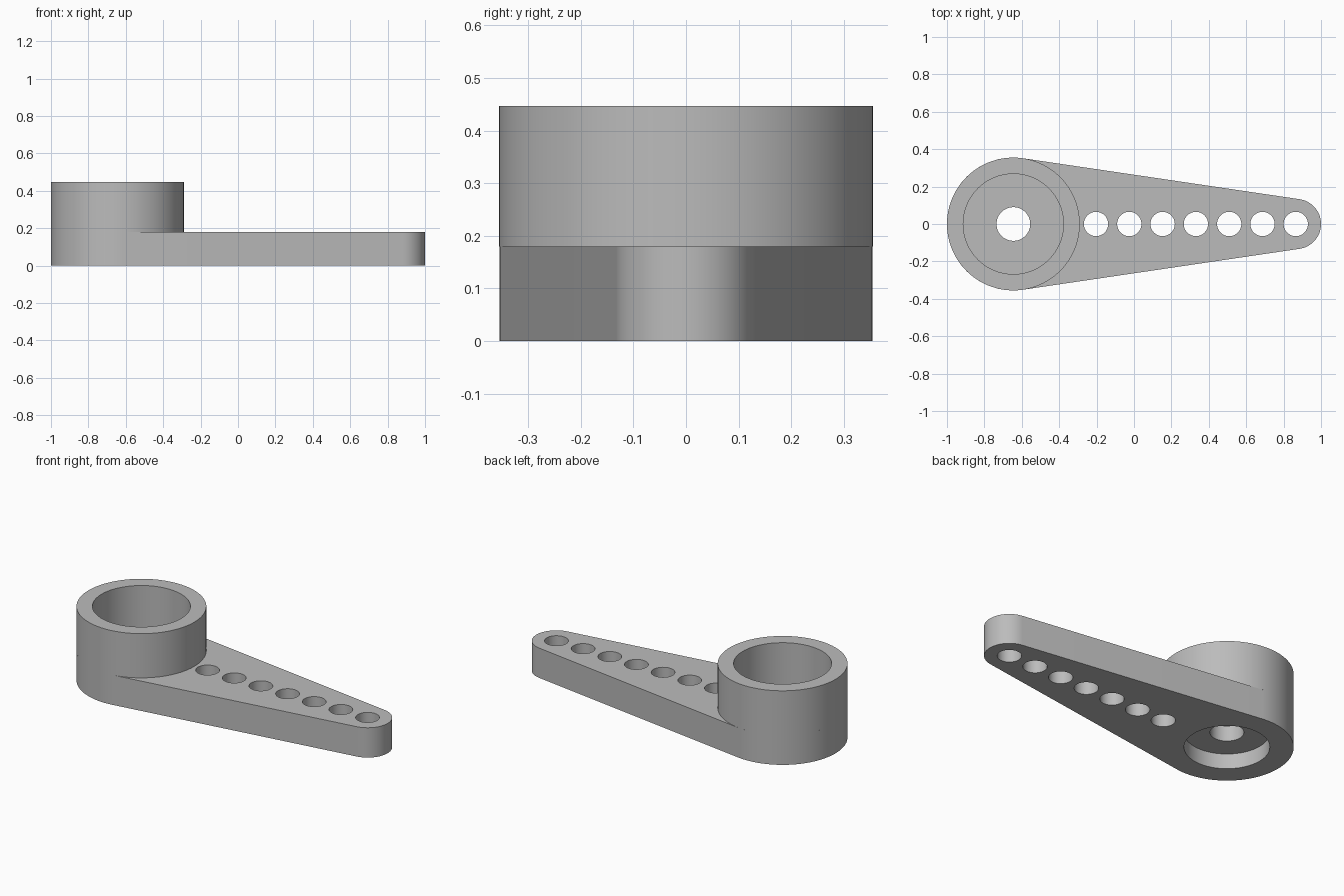
import bpy, bmesh
from math import acos, cos, sin, pi, radians

if "Cube" in bpy.data.objects:
    bpy.data.objects.remove(bpy.data.objects["Cube"])

HUB_X, HUB_R = -0.645, 0.355
TIP_X, TIP_R = 0.866, 0.134
ARM_H, HUB_H = 0.18, 0.447
SEGS = 96

grey = bpy.data.materials.new("plain grey")
grey.use_nodes = True
colour = (0.5, 0.5, 0.5, 1)
grey.diffuse_color = colour
grey.node_tree.nodes["Principled BSDF"].inputs["Base Color"].default_value = colour


def arc(x, r, start, end, n):
    """Points along an arc centred on the x axis, both ends included."""
    return [(x + r * cos(start + (end - start) * i / n),
             r * sin(start + (end - start) * i / n)) for i in range(n + 1)]


def circle(x, r, n=SEGS):
    return arc(x, r, 0, 2 * pi, n)[:-1]


def prisms(name, outlines, z0, z1):
    """One object holding an upright prism for each outline."""
    bm = bmesh.new()
    for outline in outlines:
        low = [bm.verts.new((x, y, z0)) for x, y in outline]
        high = [bm.verts.new((x, y, z1)) for x, y in outline]
        bm.faces.new(low[::-1])
        bm.faces.new(high)
        for i in range(len(low)):
            j = (i + 1) % len(low)
            bm.faces.new((low[i], low[j], high[j], high[i]))
    return finish(name, bm)


def finish(name, bm):
    mesh = bpy.data.meshes.new(name)
    bm.to_mesh(mesh)
    bm.free()
    mesh.materials.append(grey)
    obj = bpy.data.objects.new(name, mesh)
    bpy.context.collection.objects.link(obj)
    return obj


def activate(obj):
    bpy.ops.object.select_all(action="DESELECT")
    obj.select_set(True)
    bpy.context.view_layer.objects.active = obj


def cut(obj, cutter):
    cutter.hide_render = True
    mod = obj.modifiers.new("cut", "BOOLEAN")
    mod.operation, mod.solver, mod.object = "DIFFERENCE", "EXACT", cutter
    activate(obj)
    bpy.ops.object.modifier_apply(modifier=mod.name)
    bpy.data.objects.remove(cutter)


# Tapered arm: two arcs joined by their common tangents
a = acos((HUB_R - TIP_R) / (TIP_X - HUB_X))
outline = arc(HUB_X, HUB_R, a, 2 * pi - a, 56) + arc(TIP_X, TIP_R, -a, a, 40)
arm = prisms("arm", [outline], 0, ARM_H)

# Row of link holes, shaft recess underneath and screw hole
holes = [circle(-0.203 + 0.178 * i, 0.065, 48) for i in range(7)]
cut(arm, prisms("link_hole_cutter", holes, -0.1, ARM_H + 0.1))
cut(arm, prisms("recess_cutter", [circle(HUB_X, 0.228)], -0.1, 0.09))
cut(arm, prisms("screw_hole_cutter", [circle(HUB_X, 0.09)], -0.1, ARM_H + 0.1))

# Hub collar standing on the wide end of the arm
bm = bmesh.new()
rings = [[bm.verts.new((x, y, z)) for x, y in circle(HUB_X, r)]
         for r, z in ((HUB_R, ARM_H), (HUB_R, HUB_H), (0.268, HUB_H), (0.268, ARM_H))]
for k in range(4):
    p, q = rings[k], rings[(k + 1) % 4]
    for i in range(SEGS):
        j = (i + 1) % SEGS
        bm.faces.new((p[i], p[j], q[j], q[i]))
collar = finish("hub_collar", bm)

for obj in (arm, collar):
    activate(obj)
    bpy.ops.object.shade_smooth_by_angle(angle=radians(30))
